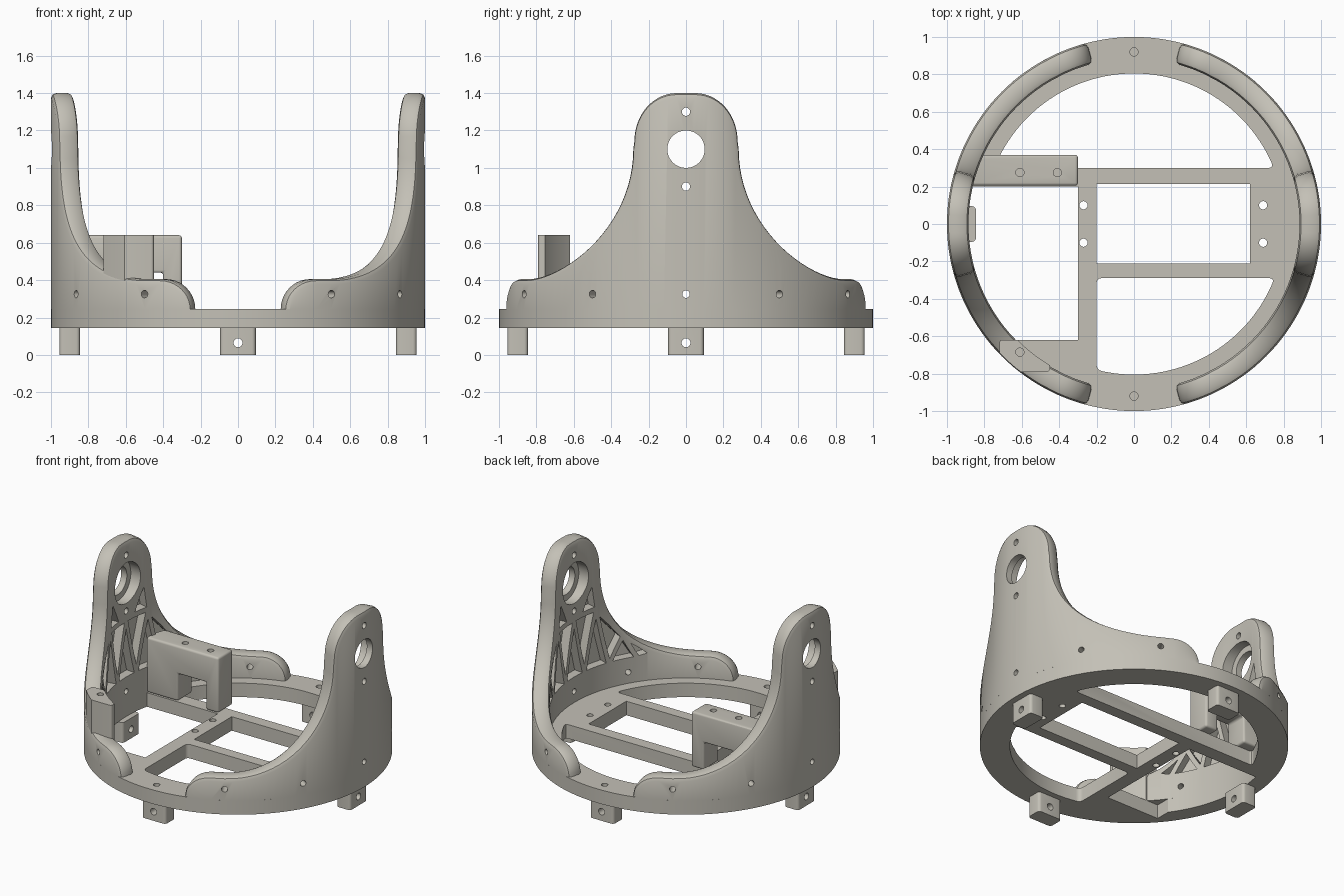
import bpy, bmesh, math
from mathutils import Vector

if "Cube" in bpy.data.objects:
    bpy.data.objects.remove(bpy.data.objects["Cube"])

Z0, Z1, RO, RI = 0.145, 0.245, 1.0, 0.885
PI = math.pi
mat = bpy.data.materials.new("warm grey")
mat.diffuse_color = (0.55, 0.53, 0.47, 1)
mat.use_nodes = True
mat.node_tree.nodes["Principled BSDF"].inputs["Base Color"].default_value = mat.diffuse_color


def make(name, bm):
    bmesh.ops.recalc_face_normals(bm, faces=bm.faces)
    me = bpy.data.meshes.new(name)
    bm.to_mesh(me)
    bm.free()
    me.materials.append(mat)
    ob = bpy.data.objects.new(name, me)
    bpy.context.collection.objects.link(ob)
    return ob


def loft(bm, a, b):
    """Closed solid between two matching loops."""
    va, vb = [bm.verts.new(p) for p in a], [bm.verts.new(p) for p in b]
    n = len(a)
    bm.faces.new(va[::-1])
    bm.faces.new(vb)
    for i in range(n):
        bm.faces.new((va[i], va[(i + 1) % n], vb[(i + 1) % n], vb[i]))


def prism(bm, pts, z0, z1, rnd=0.0):
    """Vertical prism from a plan outline, corners rounded on request."""
    t = bmesh.new()
    loft(t, [(x, y, z0) for x, y in pts], [(x, y, z1) for x, y in pts])
    bmesh.ops.recalc_face_normals(t, faces=t.faces)
    if rnd:
        ed = [e for e in t.edges if abs(e.verts[0].co.z - e.verts[1].co.z) > 0.01
              and e.calc_face_angle(0) > 0.5]
        bmesh.ops.bevel(t, geom=ed, offset=rnd, segments=4, profile=0.5, affect='EDGES')
    me = bpy.data.meshes.new("tmp")
    t.to_mesh(me)
    t.free()
    bm.from_mesh(me)
    bpy.data.meshes.remove(me)


def rod(bm, p0, p1, r, n=20):
    p0, p1 = Vector(p0), Vector(p1)
    d = (p1 - p0).normalized()
    u = d.orthogonal().normalized()
    v = d.cross(u)
    ring = [(u * math.cos(2 * PI * i / n) + v * math.sin(2 * PI * i / n)) * r for i in range(n)]
    loft(bm, [p0 + k for k in ring], [p1 + k for k in ring])


def rect(x0, x1, y0, y1):
    return [(x0, y0), (x1, y0), (x1, y1), (x0, y1)]


def arc(r, a0, a1, n):
    return [(r * math.cos(a0 + (a1 - a0) * i / n), r * math.sin(a0 + (a1 - a0) * i / n))
            for i in range(n + 1)]


def polar(r, a, z):
    return (r * math.cos(a), r * math.sin(a), z)


def modify(ob, kind, **kw):
    m = ob.modifiers.new("mod", kind)
    for k, v in kw.items():
        setattr(m, k, v)
    bpy.context.view_layer.objects.active = ob
    bpy.ops.object.modifier_apply(modifier=m.name)


def cut(ob, bm, op='DIFFERENCE'):
    c = make("cutter", bm)
    modify(ob, 'BOOLEAN', object=c, operation=op, solver='EXACT', use_self=True)
    bpy.data.objects.remove(c)


def finish(ob):
    bpy.ops.object.select_all(action='DESELECT')
    ob.select_set(True)
    bpy.context.view_layer.objects.active = ob
    bpy.ops.object.shade_smooth_by_angle(angle=math.radians(30))


# Base ring with its cross bars
bm = bmesh.new()
prism(bm, arc(RO, 0, 2 * PI, 144)[:-1], Z0, Z1)
base = make("base_ring", bm)
bm = bmesh.new()
r = 0.805
a = math.asin(0.30 / r)
prism(bm, arc(r, a, PI - a, 48), 0, 0.5, 0.025)                      # rear opening
a0, a1 = -math.acos(-0.2 / r), -math.asin(0.29 / r)
prism(bm, arc(r, a0, a1, 36) + [(-0.2, -0.29)], 0, 0.5, 0.025)       # front opening
prism(bm, rect(-0.2, 0.62, -0.21, 0.215), 0, 0.5)                    # middle opening
a0, a1 = PI - math.asin(0.2 / RI), PI + math.acos(0.72 / RI)
prism(bm, arc(RI, a0, a1, 24) + [(-0.72, -0.62), (-0.3, -0.62), (-0.3, 0.2)], 0, 0.5)
for x, y in [(0.69, 0.1), (0.69, -0.1), (-0.27, 0.1), (-0.27, -0.1), (0, 0.92), (0, -0.92)]:
    rod(bm, (x, y, 0), (x, y, 0.5), 0.022)
cut(base, bm)
finish(base)

# Unrolled outline of half a side wall: (angle, height)
half = [(0.0, 1.4)]
half += [(0.05 + 0.238 * math.sin(t), 1.14 + 0.26 * math.cos(t))
         for t in [PI / 2 * i / 14 for i in range(15)]]
half += [(1.05 - 0.756 * math.cos(t), 1.1 - 0.695 * math.sin(t))
         for t in [PI / 2 * i / 22 for i in range(23)]]
half += [(1.138 + 0.18 * math.sin(t), Z1 + 0.16 * math.cos(t))
         for t in [PI / 2 * i / 10 for i in range(11)]]
outline = [(-t, z) for t, z in half[:0:-1]] + half


def wall_top(t):
    t = abs(t)
    for (ta, za), (tb, zb) in zip(half, half[1:]):
        if ta <= t <= tb:
            return za + (zb - za) * (t - ta) / max(tb - ta, 1e-6)
    return Z1


def wall_mesh(turn, c=0.028):
    bm = bmesh.new()
    rows = []
    n = len(outline)
    for i, (t, z) in enumerate(outline):
        ta, za = outline[max(i - 1, 0)]
        tb, zb = outline[min(i + 1, n - 1)]
        nrm = Vector((za - zb, tb - ta)).normalized()
        if i in (0, n - 1):
            nrm = Vector((-1 if i == 0 else 1, 0))

        def p(rad, d):
            return polar(rad, turn + t - nrm.x * d, max(Z1, z - nrm.y * d))
        sec = [polar(RO, turn + t - nrm.x * c, Z1), p(RO, c), p(RO - 0.3 * c, 0.3 * c),
               p(RO - c, 0), p(RI + c, 0), p(RI + 0.3 * c, 0.3 * c), p(RI, c),
               polar(RI, turn + t - nrm.x * c, Z1)]
        rows.append([bm.verts.new(q) for q in sec])
    for ra, rb in zip(rows, rows[1:]):
        for j in range(8):
            k = (j + 1) % 8
            bm.faces.new((ra[j], ra[k], rb[k], rb[j]))
    bm.faces.new(rows[0])
    bm.faces.new(rows[-1][::-1])
    bmesh.ops.remove_doubles(bm, verts=bm.verts, dist=1e-5)
    bmesh.ops.dissolve_degenerate(bm, edges=bm.edges, dist=1e-5)
    return bm


# Triangular pockets: a zigzag of struts under the outline, and one each side of the hub
nodes = [-0.84 + 0.12 * i for i in range(15)]
zig = [(t, 0.41 if i % 2 == 0 else max(min(wall_top(t) - 0.05, 0.84), 0.43))
       for i, t in enumerate(nodes)]
tris = [zig[i:i + 3] for i in range(len(zig) - 2)]
tris += [[(s * 0.07, 0.84), (s * 0.25, 0.84), (s * 0.21, 1.06)] for s in (-1, 1)]


def shrink(tri, w=0.018):
    """Move every side of a triangle inward by w."""
    v = [Vector(q) for q in tri]
    la, lb, lc = (v[1] - v[2]).length, (v[2] - v[0]).length, (v[0] - v[1]).length
    per = la + lb + lc
    centre = (v[0] * la + v[1] * lb + v[2] * lc) / per
    area = abs((v[1] - v[0]).cross(v[2] - v[0])) / 2
    k = 1 - w * per / (2 * area)
    return [centre + (q - centre) * k for q in v] if k > 0.1 else None


for name, turn in (("right_wall", 0.0), ("left_wall", PI)):
    wall = make(name, wall_mesh(turn))
    bm = bmesh.new()
    for tri in filter(None, map(shrink, tris)):
        loft(bm, [polar(0.84, turn + t, z) for t, z in tri],
             [polar(0.95, turn + t, z) for t, z in tri])
    for deg in (-60, -30, 0, 30, 60):                                # screw holes
        an = turn + math.radians(deg)
        rod(bm, polar(0.8, an, 0.325), polar(1.1, an, 0.325), 0.02)
    for z, rad in ((1.3, 0.022), (0.9, 0.022), (1.1, 0.1)):          # hub holes
        rod(bm, polar(0.7, turn, z), polar(1.1, turn, z), rad, 48 if rad > 0.05 else 20)
    cut(wall, bm)
    bm = bmesh.new()
    rod(bm, polar(0.7, turn, 1.1), polar(0.95, turn, 1.1), 0.145, 48)  # bearing seat
    cut(wall, bm)
    finish(wall)

# Four feet
for i, side in enumerate(("right", "rear", "left", "front")):
    an = i * PI / 2
    bm = bmesh.new()
    ca, sa = round(math.cos(an)), round(math.sin(an))
    plan = [(x * ca - y * sa, x * sa + y * ca) for x, y in rect(0.845, 0.955, -0.095, 0.095)]
    prism(bm, plan, 0, Z0, 0.02)
    foot = make(side + "_foot", bm)
    bm = bmesh.new()
    rod(bm, polar(0.8, an, 0.065), polar(1.0, an, 0.065), 0.024)
    cut(foot, bm)
    finish(foot)

# Rear bracket: an arch with two screw holes
bm = bmesh.new()
side = [(-0.87, Z1), (-0.62, Z1), (-0.62, 0.44), (-0.4, 0.44), (-0.4, Z1),
        (-0.3, Z1), (-0.3, 0.64), (-0.87, 0.64)]
loft(bm, [(x, 0.205, z) for x, z in side], [(x, 0.37, z) for x, z in side])
bracket = make("rear_bracket", bm)
modify(bracket, 'BEVEL', width=0.015, segments=3, limit_method='ANGLE')
bm = bmesh.new()
prism(bm, arc(RI + 0.02, 0, 2 * PI, 96)[:-1], 0, 1)                  # trim to the wall
cut(bracket, bm, 'INTERSECT')
bm = bmesh.new()
for x in (-0.61, -0.41):
    rod(bm, (x, 0.275, 0.54), (x, 0.275, 0.7), 0.022)
cut(bracket, bm)
finish(bracket)

# Front post, standing on the ring inside the wall thickness
bm = bmesh.new()
prism(bm, rect(-0.72, -0.45, -0.79, -0.62), Z1, 0.64, 0.015)
post = make("front_post", bm)
bm = bmesh.new()
outer = arc(RO - 0.004, PI * 1.15, PI * 1.45, 40)
inner = arc(RI - 0.006, PI * 1.45, PI * 1.15, 40)
prism(bm, outer + inner, 0, 1)
cut(post, bm, 'INTERSECT')
bm = bmesh.new()
rod(bm, (-0.61, -0.685, 0.5), (-0.61, -0.685, 0.7), 0.022)
cut(post, bm)
finish(post)
